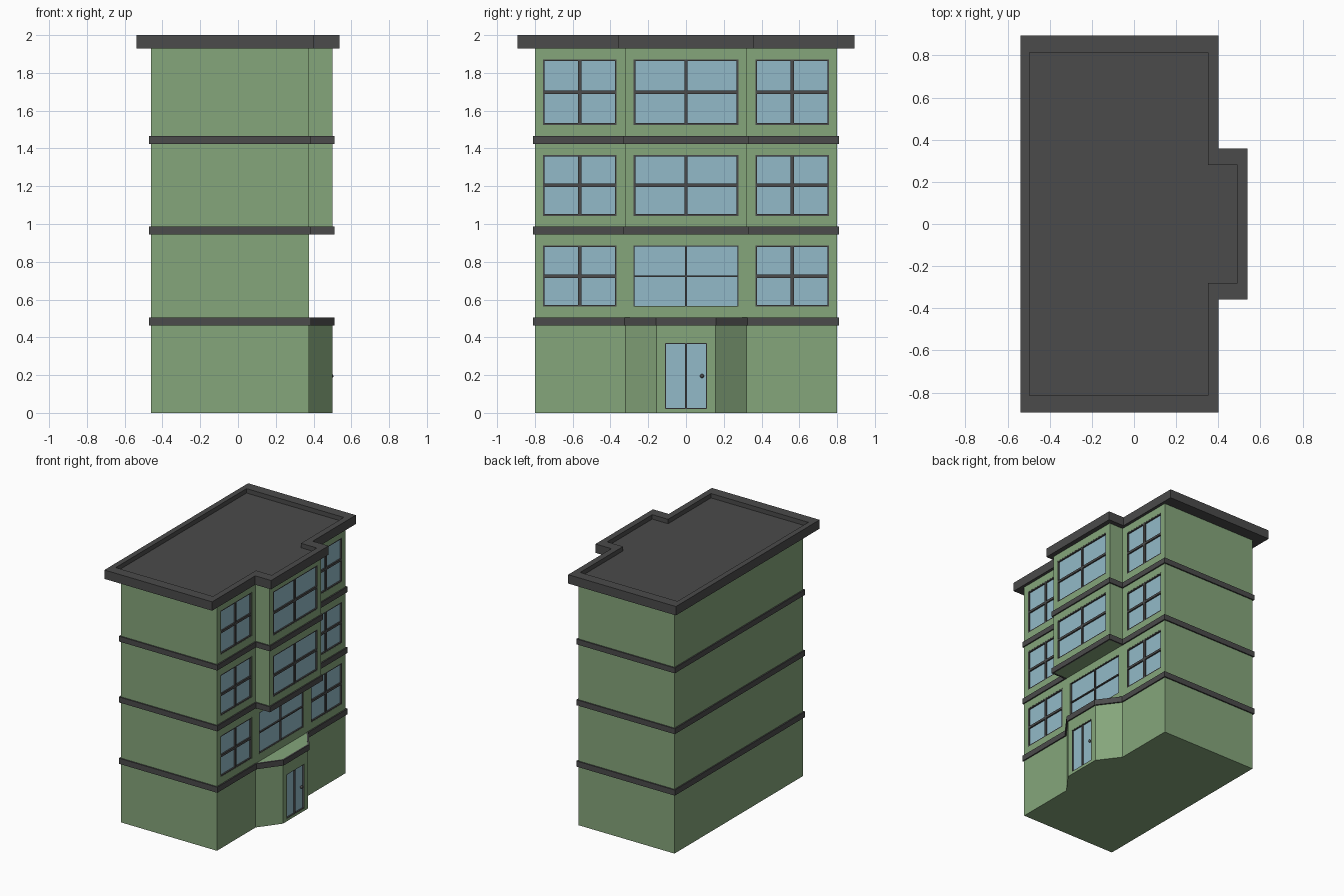
import bpy, bmesh

if "Cube" in bpy.data.objects:
    bpy.data.objects.remove(bpy.data.objects["Cube"])


def material(name, rgb):
    m = bpy.data.materials.new(name)
    m.diffuse_color = (*rgb, 1)
    m.use_nodes = True
    m.node_tree.nodes["Principled BSDF"].inputs["Base Color"].default_value = m.diffuse_color
    return m


GREEN = material("green_wall", (0.235, 0.381, 0.198))
DARK = material("dark_trim", (0.07, 0.07, 0.07))
GLASS = material("glass", (0.29, 0.49, 0.58))


def finish(bm, name, mat):
    bmesh.ops.recalc_face_normals(bm, faces=bm.faces)
    me = bpy.data.meshes.new(name)
    bm.to_mesh(me)
    bm.free()
    ob = bpy.data.objects.new(name, me)
    bpy.context.collection.objects.link(ob)
    me.materials.append(mat)
    return ob


def loft(name, loops, mat, closed=False):
    """Skin a list of (outline, z); cap the ends or close into a ring."""
    bm = bmesh.new()
    rows = [[bm.verts.new((x, y, z)) for x, y in pts] for pts, z in loops]
    n = len(rows[0])
    for a, b in zip(rows, rows[1:] + (rows[:1] if closed else [])):
        for i in range(n):
            j = (i + 1) % n
            bm.faces.new((a[i], a[j], b[j], b[i]))
    if not closed:
        bm.faces.new(rows[0])
        bm.faces.new(rows[-1])
    return finish(bm, name, mat)


def boxes(name, items, mat):
    """One mesh from boxes given as (x0, x1, y0, y1, z0, z1)."""
    bm = bmesh.new()
    for x0, x1, y0, y1, z0, z1 in items:
        for v in bmesh.ops.create_cube(bm, size=1)["verts"]:
            v.co = ((x0 + x1) / 2 + v.co.x * (x1 - x0),
                    (y0 + y1) / 2 + v.co.y * (y1 - y0),
                    (z0 + z1) / 2 + v.co.z * (z1 - z0))
    return finish(bm, name, mat)


def plan(back, front, side, bay_x, bay_y, tip_y):
    half = [(back, side), (front, side), (front, bay_y), (bay_x, tip_y)]
    return half + [(x, -y) for x, y in reversed(half)]


FRONT, BAY = 0.377, 0.50


def porch(d):
    return plan(-0.46 - d, FRONT + d, 0.80 + d, BAY + d, 0.32 + d * 0.5, 0.155 + d * 0.5)


def tee(d):
    return plan(-0.46 - d, FRONT + d, 0.80 + d, BAY + d, 0.32 + d, 0.32 + d)


rect = [(-0.46, 0.8), (FRONT, 0.8), (FRONT, -0.8), (-0.46, -0.8)]

# Walls: ground storey with angled porch, plain first storey, upper storeys with bay
ground = loft("ground_storey", [(porch(0), 0), (porch(0), 0.503)], GREEN)
first = loft("first_storey", [(rect, 0.503), (rect, 0.95)], GREEN)
upper = loft("upper_storeys", [(tee(0), 0.947), (tee(0), 1.94)], GREEN)

# Dark bands between storeys
for k, (outline, z0, z1) in enumerate([(porch, 0.462, 0.506), (tee, 0.945, 0.988),
                                       (tee, 1.424, 1.466)]):
    loft(f"band_{k + 1}", [(outline(0.01), z0), (outline(0.01), z1),
                           (outline(-0.003), z1), (outline(-0.003), z0)], DARK, True)

# Roof slab with a sunken top
outer = plan(-0.5375, 0.40, 0.893, 0.5375, 0.357, 0.357)
inner = plan(-0.495, 0.352, 0.813, 0.49, 0.28, 0.28)
loft("roof", [(outer, 1.93), (outer, 2.0), (inner, 2.0), (inner, 1.965)], DARK)


def opening(name, wall, x, y0, y1, z0, z1, bar, edge, cross=True):
    """Cut a recess in the wall, then fit glass, frame and glazing bars."""
    cutter = boxes("cutter", [(x - 0.02, x + 0.02, y0, y1, z0, z1)], DARK)
    cutter.hide_render = True
    mod = wall.modifiers.new("recess", "BOOLEAN")
    mod.object = cutter
    mod.solver = "EXACT"
    bpy.context.view_layer.objects.active = wall
    bpy.ops.object.modifier_apply(modifier=mod.name)
    bpy.data.objects.remove(cutter)
    boxes(name + "_glass", [(x - 0.021, x - 0.012, y0, y1, z0, z1)], GLASS)
    a, b = x - 0.02, x - 0.001
    ym, zm, h = (y0 + y1) / 2, (z0 + z1) / 2, bar / 2
    bars = [(a, b, y0, y0 + edge, z0, z1), (a, b, y1 - edge, y1, z0, z1),
            (a, b, y0 + edge, y1 - edge, z0, z0 + edge),
            (a, b, y0 + edge, y1 - edge, z1 - edge, z1),
            (a, b, ym - h, ym + h, z0 + edge, z1 - edge)]
    if cross:
        bars.append((a, b, y0 + edge, y1 - edge, zm - h, zm + h))
    boxes(name + "_frame", bars, DARK)


# Three rows of windows
for row, (z0, z1) in enumerate([(0.562, 0.886), (1.043, 1.366), (1.525, 1.871)]):
    wall = first if row == 0 else upper
    for side, (y0, y1) in {"left": (-0.757, -0.367), "right": (0.367, 0.757)}.items():
        opening(f"window_{side}_{row + 1}", wall, FRONT, y0, y1, z0, z1, 0.018, 0.009)
    opening(f"window_middle_{row + 1}", wall, FRONT if row == 0 else BAY, -0.277, 0.277,
            z0, z1, 0.009 if row == 0 else 0.018, 0.005 if row == 0 else 0.009)

# Double door and knob
opening("door", ground, BAY, -0.11, 0.11, 0.02, 0.37, 0.01, 0.005, cross=False)
bpy.ops.mesh.primitive_uv_sphere_add(segments=16, ring_count=8, radius=0.011,
                                     location=(BAY - 0.006, 0.085, 0.195))
knob = bpy.context.object
knob.name = "door_knob"
knob.data.materials.append(DARK)
bpy.ops.object.shade_smooth_by_angle()
